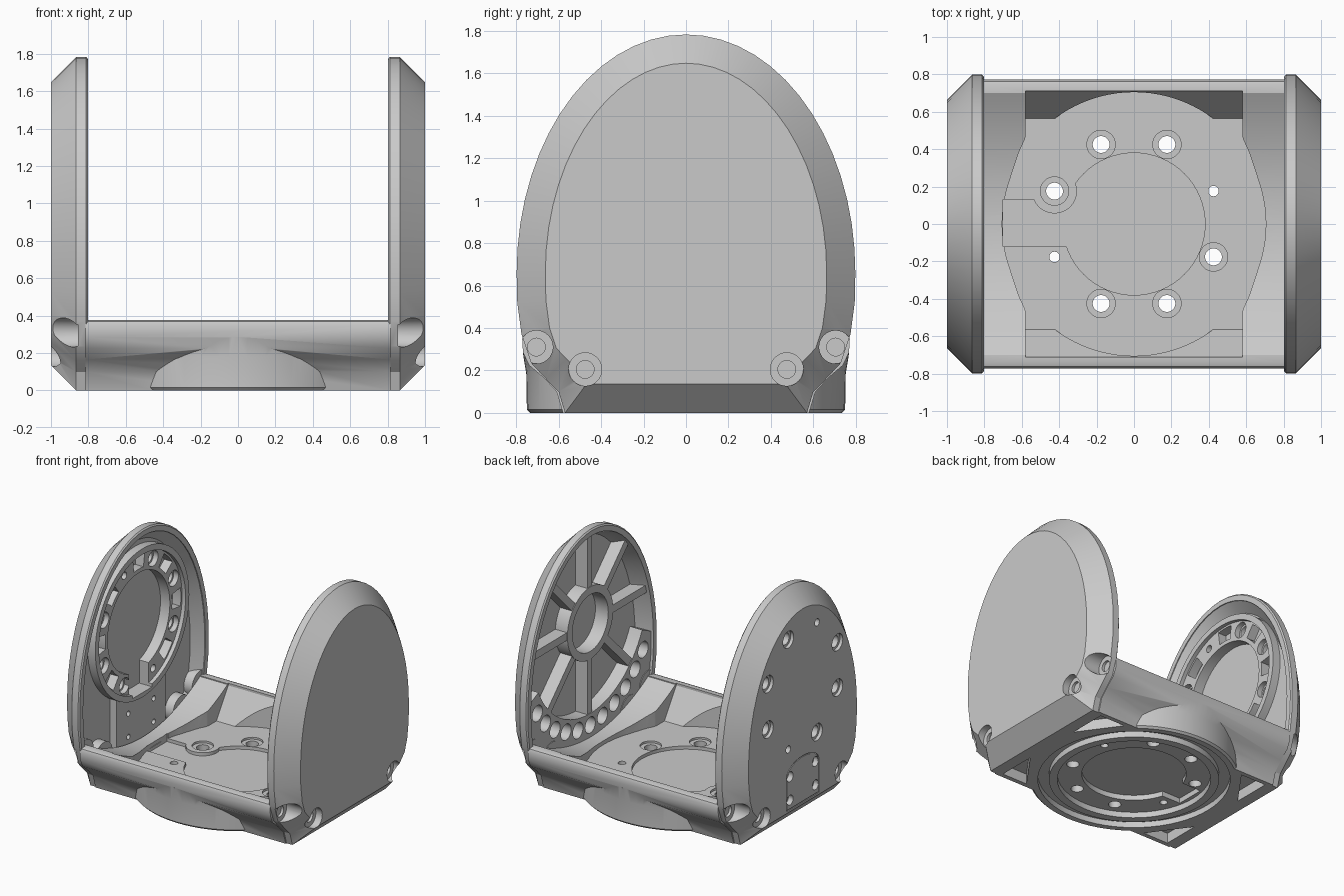
import bpy, bmesh, math
from mathutils import Vector

if "Cube" in bpy.data.objects:
    bpy.data.objects.remove(bpy.data.objects["Cube"])

grey = bpy.data.materials.new("plain grey")
grey.use_nodes = True
grey.diffuse_color = (0.59, 0.59, 0.59, 1)
grey.node_tree.nodes["Principled BSDF"].inputs["Base Color"].default_value = (0.59, 0.59, 0.59, 1)


def loft(name, sections, axis):
    """Skin 2D outlines [(points, position along axis), ...] and cap both ends."""
    bm = bmesh.new()
    rings = []
    for pts, w in sections:
        rings.append([bm.verts.new((w, u, v) if axis == "x" else (u, v, w)) for u, v in pts])
    n = len(rings[0])
    for a, b in zip(rings, rings[1:]):
        for i in range(n):
            bm.faces.new((a[i], a[(i + 1) % n], b[(i + 1) % n], b[i]))
    bm.faces.new(rings[0])
    bm.faces.new(rings[-1])
    bmesh.ops.recalc_face_normals(bm, faces=bm.faces)
    mesh = bpy.data.meshes.new(name)
    bm.to_mesh(mesh)
    bm.free()
    mesh.materials.append(grey)
    ob = bpy.data.objects.new(name, mesh)
    bpy.context.collection.objects.link(ob)
    return ob


def prism(pts, axis, a, b, name="helper"):
    return loft(name, [(pts, a), (pts, b)], axis)


def circle(r, u=0, v=0, n=32):
    return [(u + r * math.cos(2 * math.pi * i / n), v + r * math.sin(2 * math.pi * i / n)) for i in range(n)]


def rect(u0, u1, v0, v1):
    return [(u0, v0), (u1, v0), (u1, v1), (u0, v1)]


def turn(pts, degrees, v0):
    """Rotate a 2D outline about the origin, then lift it by v0."""
    c, q = math.cos(math.radians(degrees)), math.sin(math.radians(degrees))
    return [(c * u - q * v, q * u + c * v + v0) for u, v in pts]


def arc_band(r0, r1, a0, a1, v, n=10):
    """Flat band between two radii and two angles in degrees."""
    angles = [math.radians(a0 + (a1 - a0) * i / n) for i in range(n + 1)]
    outer = [(r1 * math.cos(a), v + r1 * math.sin(a)) for a in angles]
    inner = [(r0 * math.cos(a), v + r0 * math.sin(a)) for a in reversed(angles)]
    return outer + inner


def offset(pts, d):
    """Mitred inward offset of a counter-clockwise outline."""
    out = []
    for i, p in enumerate(pts):
        p = Vector(p)
        e0 = (p - Vector(pts[i - 1])).normalized()
        e1 = (Vector(pts[(i + 1) % len(pts)]) - p).normalized()
        n0, n1 = Vector((-e0.y, e0.x)), Vector((-e1.y, e1.x))
        out.append(tuple(p + (n0 + n1) * d / (1 + n0.dot(n1))))
    return out


def combine(target, other, op="DIFFERENCE"):
    mod = target.modifiers.new("bool", "BOOLEAN")
    mod.operation, mod.solver, mod.object = op, "EXACT", other
    bpy.context.view_layer.objects.active = target
    bpy.ops.object.modifier_apply(modifier=mod.name)
    bpy.data.objects.remove(other)


def finish(ob):
    bpy.ops.object.select_all(action="DESELECT")
    ob.select_set(True)
    bpy.context.view_layer.objects.active = ob
    bpy.ops.object.shade_smooth_by_angle(angle=math.radians(28))


def mirrored(pts):
    return pts + [(-y, z) for y, z in reversed(pts)]


# Shared shapes: domed side outline, and eight bolt positions on a circle
half = [(0.57, 0), (0.6, 0.1), (0.66, 0.16), (0.73, 0.235), (0.775, 0.37), (0.795, 0.52)]
half += [(0.798 * math.cos(a), 0.66 + 1.123 * math.sin(a)) for a in (math.pi * i / 30 for i in range(15))]
dome = half + [(0, 1.783)] + [(-y, z) for y, z in reversed(half)]
HUB = 1.05
bolts = [(0.46 * math.cos(a), 0.46 * math.sin(a))
         for a in (math.radians(22.5 + 45 * k) for k in range(8))]
screws = [(sy * y, z, floor) for sy in (-1, 1) for y, z, floor in ((0.705, 0.31, 0.855), (0.475, 0.205, 0.945))]

# ---------- base tray ----------
wall = [(0.58, 0), (0.61, 0.1), (0.67, 0.165), (0.74, 0.225), (0.768, 0.285), (0.772, 0.35), (0.763, 0.37),
        (0.745, 0.377)]
base = prism(mirrored(wall), "x", -0.815, 0.815, "base_tray")
bulge = [(circle(0.735, n=96), 0), (circle(0.75, n=96), 0.015), (circle(0.752, n=96), 0.18),
         (circle(0.769, n=96), 0.285)]
combine(base, loft("helper", bulge, "z"), "UNION")

# curved valley across the top
valley = [(y / 20, 0.17 + 0.2 * (y / 14) ** 2) for y in range(14, -15, -1)]
combine(base, prism([(-0.71, 0.6), (0.71, 0.6)] + valley, "x", -0.9, 0.9))

# tray pocket: round well plus a wide trough with sloping walls
combine(base, prism(circle(0.705, n=96), "z", 0.14, 0.6))
combine(base, prism(mirrored([(0.565, 0.14), (0.71, 0.36), (0.71, 0.6)]), "x", -0.58, 0.58))
for sx in (-1, 1):
    for sy in (-1, 1):
        flare = [(0.57, 0.5), (0.585, 0.45), (0.615, 0.385), (0.66, 0.25), (0.57, 0.25)]
        combine(base, prism([(sx * x, sy * y) for x, y in flare], "z", 0.14, 0.6))

# keyhole-shaped floor recess with a boss left around one bolt
recess = prism(circle(0.38, n=64), "z", 0.115, 0.3)
combine(recess, prism(rect(-0.7, -0.2, -0.12, 0.13), "z", 0.115, 0.3), "UNION")
combine(recess, prism(circle(0.12, *bolts[3]), "z", 0, 0.4))
combine(base, recess)

# underside: seat, ring groove, centre recess and corner pockets
combine(base, prism(circle(0.55, n=64), "z", -0.1, 0.045))
groove = prism(circle(0.69, n=64), "z", -0.1, 0.045)
combine(groove, prism(circle(0.61, n=64), "z", -0.2, 0.2))
combine(base, groove)
centre = prism(circle(0.375, n=64), "z", -0.1, 0.085)
combine(centre, prism(rect(-0.52, -0.2, -0.11, 0.12), "z", -0.1, 0.085), "UNION")
combine(base, centre)
for sx in (-1, 1):
    for sy in (-1, 1):
        tri = [(sx * 0.55, sy * 0.545), (sx * 0.77, sy * 0.545), (sx * 0.77, sy * 0.24)]
        combine(base, prism(tri, "z", -0.1, 0.08))

# base bolt holes: six seated, two small
for k, (x, y) in enumerate(bolts):
    small = k in (0, 4)
    if not small:
        combine(base, prism(circle(0.076, x, y), "z", 0.125, 0.2))
    combine(base, prism(circle(0.028 if small else 0.045, x, y, 30), "z", -0.13, 0.43))
finish(base)


# ---------- side plates ----------
def side_plate(s, name):
    plate = loft(name, [(offset(dome, 0.01), s * 0.803), (dome, s * 0.812),
                        (dome, s * 0.865), (offset(dome, 0.135), s * 1.0)], "x")
    # corner screw seats cut in the chamfer
    for y, z, floor in screws:
        combine(plate, prism(circle(0.078, y, z), "x", s * floor, s * 1.1))
        combine(plate, prism(circle(0.042, y, z, 20), "x", s * (floor - 0.02), s * 1.1))
    return plate


def dished(s, slope, depth):
    """Cutter for the hollow inner side, leaving bosses behind the screws."""
    dish = loft("helper", [(offset(dome, 0.05), s * 0.78), (offset(dome, 0.05), s * 0.81),
                           (offset(dome, slope), s * depth)], "x")
    for y, z, floor in screws:
        combine(dish, prism(circle(0.105, y, z), "x", s * 0.815, s * 1.1))
    return dish


# Drive side (-x): dished plate with a raised ring and bolt circle
drive = side_plate(-1, "drive_side_plate")
dish = dished(-1, 0.12, 0.885)
combine(dish, prism(circle(0.575, 0, HUB, 64), "x", -0.82, -1.0))
combine(dish, prism(rect(-0.3, 0.3, 0.0, 0.65), "x", -0.83, -1.0))
combine(drive, dish)
combine(drive, prism(circle(0.53, 0, HUB, 64), "x", -0.7, -0.85))
well = prism(circle(0.38, 0, HUB, 64), "x", -0.7, -0.93)
combine(well, prism(rect(-0.12, 0.12, HUB - 0.54, HUB - 0.2), "x", -0.7, -0.93), "UNION")
combine(drive, well)
for k, (y, z) in enumerate(bolts):
    small = k in (2, 6)
    combine(drive, prism(circle(0.028 if small else 0.045, y, z + HUB, 30), "x", -0.7, -1.1))
    if not small:
        combine(drive, prism(circle(0.065, y, z + HUB), "x", -0.975, -1.1))
        combine(drive, prism(circle(0.06, y, z + HUB), "x", -0.7, -0.89))

# oblong pockets between the bolts, all but the one at the slot
for k in range(8):
    if k != 6:
        combine(drive, prism(turn(arc_band(0.41, 0.515, -8, 8, 0), 45 * k, HUB), "x", -0.7, -0.92))

# cable cover: thin arched outline and four screws
arch = [(-0.2, 0.15), (0.2, 0.15)] + [(0.2 * math.cos(a), 0.41 + 0.1 * math.sin(a))
                                      for a in (math.pi * i / 12 for i in range(13))]
line = prism(arch, "x", -0.994, -1.1)
combine(line, prism(offset(arch, 0.008), "x", -0.9, -1.2))
combine(drive, line)
for y in (-0.155, 0.155):
    for z in (0.225, 0.405):
        combine(drive, prism(circle(0.038, y, z, 24), "x", -0.96, -1.1))
        combine(drive, prism(circle(0.02, y, z, 16), "x", -0.7, -1.1))
finish(drive)

# Idler side (+x): deep dish with hub, eight spokes and a lower row of cups
idler = side_plate(1, "idler_side_plate")
dish = dished(1, 0.1, 0.925)
combine(dish, prism(circle(0.28, 0, HUB, 48), "x", 0.82, 1.1))
for k in range(8):
    spoke = turn(rect(0.15, 1.2, -0.03, 0.03), 45 * k, HUB)
    combine(dish, prism(spoke, "x", 0.825, 1.1))
combine(dish, prism(arc_band(0.7, 1.4, 205, 335, HUB, 32), "x", 0.82, 1.1))
combine(idler, dish)
combine(idler, prism(circle(0.22, 0, HUB, 48), "x", 0.7, 0.93))
for k in range(11):
    a = math.radians(215 + 11 * k)
    combine(idler, prism(circle(0.062, 0.79 * math.cos(a), HUB + 0.79 * math.sin(a), 24), "x", 0.7, 0.91))
finish(idler)
